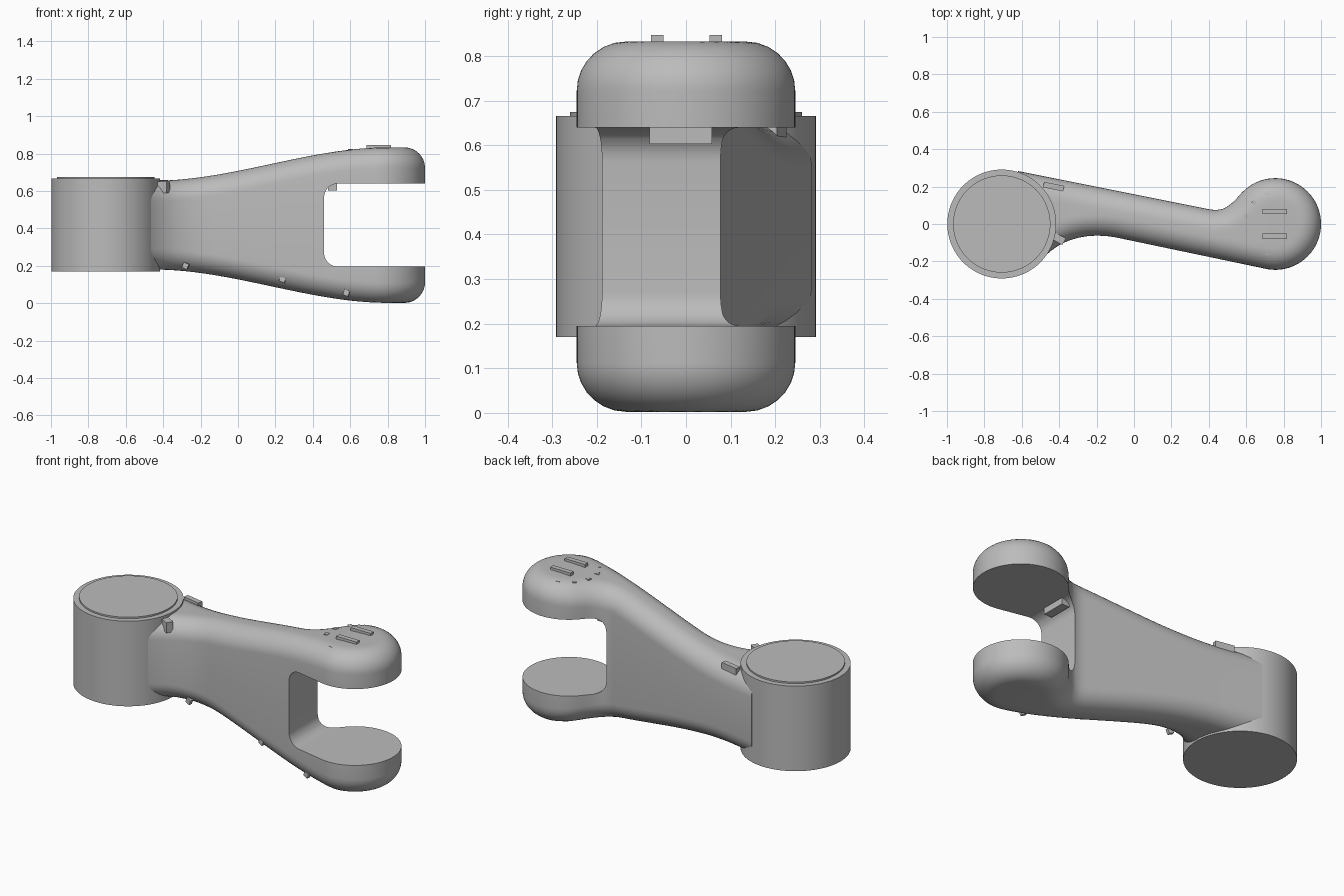
import bpy, bmesh, math
from mathutils import Vector

if "Cube" in bpy.data.objects:
    bpy.data.objects.remove(bpy.data.objects["Cube"])

grey = bpy.data.materials.new("plain grey")
grey.diffuse_color = (0.5, 0.5, 0.5, 1)
grey.use_nodes = True
grey.node_tree.nodes["Principled BSDF"].inputs["Base Color"].default_value = grey.diffuse_color

MID = 0.4175            # height of the symmetry plane
TIP_X, TIP_R = 0.755, 0.245
ROUND = 0.11            # edge rounding of the arm


def finish(bm, name, angle=35):
    bmesh.ops.recalc_face_normals(bm, faces=bm.faces)
    me = bpy.data.meshes.new(name)
    bm.to_mesh(me)
    bm.free()
    ob = bpy.data.objects.new(name, me)
    bpy.context.collection.objects.link(ob)
    me.materials.append(grey)
    smooth(ob, angle)
    return ob


def smooth(ob, angle):
    bpy.ops.object.select_all(action='DESELECT')
    ob.select_set(True)
    bpy.context.view_layer.objects.active = ob
    bpy.ops.object.shade_smooth_by_angle(angle=math.radians(angle))


def box(name, loc, size, turn=0.0, tilt=0.0):
    bm = bmesh.new()
    bmesh.ops.create_cube(bm, size=1)
    for v in bm.verts:
        v.co = Vector((v.co.x * size[0], v.co.y * size[1], v.co.z * size[2]))
    ob = finish(bm, name)
    ob.location, ob.rotation_euler = loc, (0, tilt, turn)
    return ob


def disc(name, x, r, z0, z1):
    bm = bmesh.new()
    bmesh.ops.create_cone(bm, cap_ends=True, segments=96, radius1=r, radius2=r, depth=z1 - z0)
    for v in bm.verts:
        v.co += Vector((x, 0, (z0 + z1) / 2))
    return finish(bm, name)


def interp(pts, x):
    for (x0, y0), (x1, y1) in zip(pts, pts[1:]):
        if x <= x1:
            return y0 + (y1 - y0) * (x - x0) / (x1 - x0)
    return pts[-1][1]


# Plan outline of the arm
LOW = [(-0.62, -0.24), (-0.5, -0.195), (-0.45, -0.148), (-0.4, -0.113), (-0.35, -0.089),
       (-0.3, -0.074), (-0.25, -0.065), (-0.2, -0.062), (-0.15, -0.064), (-0.1, -0.071),
       (0.707, -0.24)]
HIGH = [(-0.62, 0.283), (0.4, 0.079), (0.43, 0.075), (0.455, 0.076), (0.48, 0.083),
        (0.51, 0.1), (0.54, 0.127), (0.57, 0.16)]


def edge(pts, x):
    if x <= pts[-1][0]:
        return interp(pts, x)
    y = math.sqrt(max(TIP_R ** 2 - (x - TIP_X) ** 2, 0))
    return math.copysign(y, pts[-1][1])


def crown(x):
    u = min(max((x + 0.45) / 1.25, 0), 1)
    return 0.655 + 0.178 * u * u * (3 - 2 * u)


xs = [-0.62 + 1.375 * i / 70 for i in range(70)]
xs += [TIP_X + TIP_R * math.sin(math.pi / 2 * i / 24) for i in range(24)] + [0.9998]
rim = [Vector((x, edge(LOW, x))) for x in xs] + [Vector((x, edge(HIGH, x))) for x in reversed(xs)]


def rim_distance(p):
    best = 9
    for a, b in zip(rim, rim[1:]):
        d = b - a
        t = min(max((p - a).dot(d) / max(d.length_squared, 1e-12), 0), 1)
        best = min(best, (p - a - d * t).length)
    return best


# Arm: closed cross-sections with rounded upper and lower edges
bm = bmesh.new()
N = 22
loops = []
for x in xs:
    lo, hi = edge(LOW, x), edge(HIGH, x)
    upper = []
    for j in range(N + 1):
        y = lo + (hi - lo) * (1 - math.cos(math.pi * j / N)) / 2
        gap = ROUND - min(rim_distance(Vector((x, y))), ROUND)
        upper.append((x, y, crown(x) - ROUND + math.sqrt(max(ROUND ** 2 - gap ** 2, 0))))
    lower = [(a, b, 2 * MID - c) for a, b, c in reversed(upper)]
    loops.append([bm.verts.new(p) for p in upper + lower])
for a, b in zip(loops, loops[1:]):
    for j in range(len(a)):
        k = (j + 1) % len(a)
        bm.faces.new((a[j], a[k], b[k], b[j]))
bm.faces.new(loops[0])
bm.faces.new(loops[-1])
arm = finish(bm, "forked_arm")

# Fork slot: rounded-corner cutter
Z0, Z1, X0, R = 0.195, 0.64, 0.46, 0.075
prof = [(1.3, Z0)]
for cz, start in ((Z0 + R, 270), (Z1 - R, 180)):
    for i in range(9):
        a = math.radians(start - 90 * i / 8)
        prof.append((X0 + R + R * math.cos(a), cz + R * math.sin(a)))
prof.append((1.3, Z1))
bm = bmesh.new()
face = bm.faces.new([bm.verts.new((x, -0.5, z)) for x, z in prof])
ext = bmesh.ops.extrude_face_region(bm, geom=[face])
for g in ext['geom']:
    if isinstance(g, bmesh.types.BMVert):
        g.co.y = 0.5
cutter = finish(bm, "slot_cutter")
cutter.hide_render = True
mod = arm.modifiers.new("slot", 'BOOLEAN')
mod.object, mod.operation, mod.solver = cutter, 'DIFFERENCE', 'EXACT'
bpy.context.view_layer.objects.active = arm
bpy.ops.object.modifier_apply(modifier="slot")
bpy.data.objects.remove(cutter)
smooth(arm, 35)

# Hub barrel with raised cap
disc("hub", -0.707, 0.291, 0.17, 0.666)
disc("hub_cap", -0.707, 0.26, 0.66, 0.675)

# Bars and ring of chips on the fork crown
for y in (0.067, -0.065):
    box("crown_bar", (0.753, y, 0.836), (0.13, 0.028, 0.022))
for i in range(12):
    a = math.tau * (i + 0.5) / 12
    x, y = TIP_X + 0.16 * math.cos(a), 0.16 * math.sin(a)
    box("crown_chip", (x, y, 0.817), (0.022, 0.022, 0.016), a)

# Small lug under the upper prong, nub beside the hub
box("slot_lug", (0.505, -0.012, 0.624), (0.05, 0.14, 0.042))
box("hub_nub", (-0.43, 0.2, 0.63), (0.11, 0.03, 0.055), -0.2)
box("hub_nub", (-0.4, -0.08, 0.62), (0.06, 0.04, 0.06), -0.5)

# Chips along the lower front edge
for x, z in ((-0.28, 0.2), (0.24, 0.128), (0.58, 0.055)):
    box("edge_chip", (x, edge(LOW, x) + 0.022, z), (0.03, 0.02, 0.03), -0.2, 0.4)
